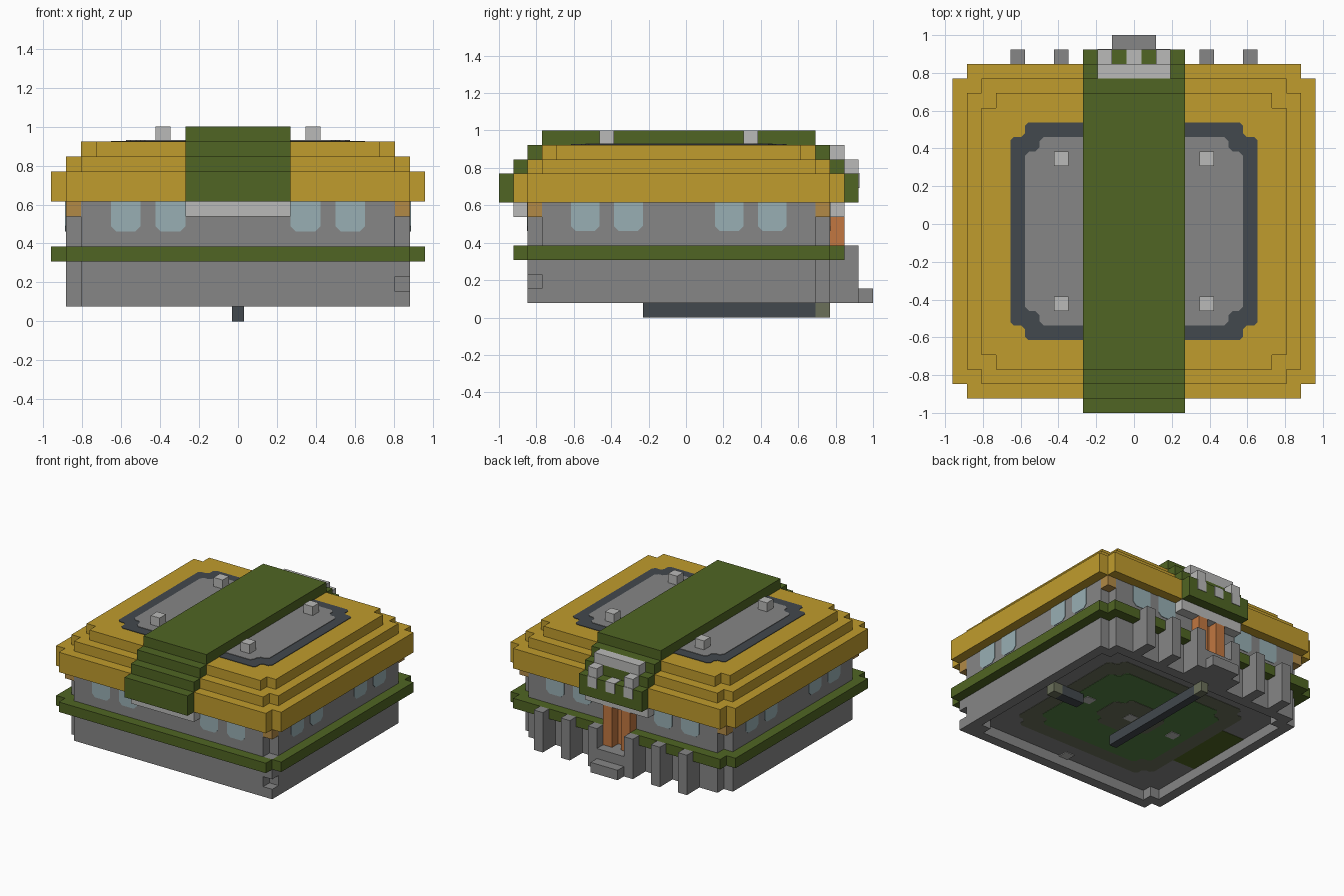
import bpy, bmesh

cube = bpy.data.objects.get("Cube")
if cube:
    bpy.data.objects.remove(cube, do_unlink=True)

U = 1 / 13  # one block


def material(name, r, g, b):
    lin = [((c / 255 + 0.055) / 1.055) ** 2.4 for c in (r, g, b)] + [1]
    m = bpy.data.materials.new(name)
    m.use_nodes = True
    m.diffuse_color = lin
    m.node_tree.nodes["Principled BSDF"].inputs["Base Color"].default_value = lin
    return m


GOLD = material("gold", 192, 156, 45)
GREEN = material("olive green", 80, 101, 35)
GREY = material("stone grey", 134, 134, 134)
LIGHT = material("light grey", 186, 186, 184)
SLATE = material("dark slate", 66, 72, 77)
GLASS = material("pale blue glass", 152, 175, 180)
DOOR = material("door orange", 194, 119, 65)
TAN = material("bracket tan", 178, 138, 70)
MOSS = material("moss grey", 107, 112, 90)
RUG = material("leaf green", 85, 130, 68)


def finish(name, bm, mat):
    bmesh.ops.recalc_face_normals(bm, faces=bm.faces)
    bmesh.ops.scale(bm, vec=(U, U, U), verts=bm.verts)
    me = bpy.data.meshes.new(name)
    bm.to_mesh(me)
    bm.free()
    me.materials.append(mat)
    ob = bpy.data.objects.new(name, me)
    bpy.context.collection.objects.link(ob)
    return ob


def prism(name, corners, depth, mat, chamfer=0):
    """Extrude a polygon of block coordinates along a vector."""
    bm = bmesh.new()
    face = bm.faces.new([bm.verts.new(c) for c in corners])
    if chamfer:
        bmesh.ops.bevel(bm, geom=bm.verts[:], offset=chamfer, segments=1,
                        affect='VERTICES')
    out = bmesh.ops.extrude_face_region(bm, geom=bm.faces[:], use_keep_orig=True)
    moved = [v for v in out["geom"] if isinstance(v, bmesh.types.BMVert)]
    bmesh.ops.translate(bm, vec=depth, verts=moved)
    return finish(name, bm, mat)


def box(name, x0, x1, y0, y1, z0, z1, mat):
    corners = [(x0, y0, z0), (x1, y0, z0), (x1, y1, z0), (x0, y1, z0)]
    return prism(name, corners, (0, 0, z1 - z0), mat)


def slab(name, hx, y0, y1, z0, z1, mat, gap=0, chamfer=0):
    """Rectangle with one-block notched corners and an optional back gap."""
    half = [(hx - 1, y0), (hx - 1, y0 + 1), (hx, y0 + 1),
            (hx, y1 - 1), (hx - 1, y1 - 1), (hx - 1, y1)]
    if gap:
        half += [(gap, y1), (gap, y1 - 1)]
    pts = half + [(-x, y) for x, y in reversed(half)]
    return prism(name, [(x, y, z0) for x, y in pts], (0, 0, z1 - z0), mat, chamfer)


# Body, with a hollow foot ring under the floor
slab("lower_wall", 11.5, -11, 10, 2, 5, GREY)
slab("upper_wall", 11.5, -11, 10, 5, 8, GREY)
box("foot_front", -10.5, 10.5, -11, -10, 1, 2, GREY)
box("foot_back", -10.5, 10.5, 9, 10, 1, 2, GREY)
for s, side in ((1, "left"), (-1, "right")):
    box("foot_" + side, s * 10.5, s * 11.5, -10, 9, 1, 2, GREY)
    for y, end in ((-10, "front"), (8, "back")):
        box(f"foot_corner_{end}_{side}", s * 9.5, s * 10.5, y, y + 1, 1, 2, GREY)
    for y, end in ((-11, "front"), (9, "back")):
        box(f"bracket_{end}_{side}", s * 10.5, s * 11.5, y, y + 1, 7, 8, TAN)
box("corner_base", 10.5, 11.5, -11, -10, 1, 2, GREY)
box("corner_upper", 10.5, 11.5, -11, -10, 3, 5, GREY)
slab("belt", 12.5, -12, 11, 4, 5, GREEN, gap=1.5)

# Stepped roof
slab("roof_lower", 12.5, -12, 11, 8, 10, GOLD)
slab("roof_middle", 11.5, -11, 10, 10, 11, GOLD)
slab("roof_upper", 10.5, -10, 9, 11, 12, GOLD)
slab("roof_panel_border", 8.5, -8, 7, 12, 12.05, SLATE, chamfer=0.25)
slab("roof_panel", 7.5, -7, 6, 12.05, 12.1, GREY, chamfer=0.3)

# Broad stripe over the roof
box("stripe_front", -3.5, 3.5, -13, -12, 8, 10, GREEN)
box("stripe_back", -3.5, 3.5, 11, 12, 8, 10, GREEN)
for i in range(3):
    box(f"stripe_step_{i}", -3.5, 3.5, i - 12, 11 - i, 10 + i, 11 + i, GREEN)

# Roof lamps
for x in (-5, 5):
    for y in (-6, 4):
        box("roof_lamp", x - .5, x + .5, y, y + 1, 12, 13, LIGHT)

# Ornament above the door
box("ornament_bar", -2.5, 2.5, 10, 11, 11, 12, LIGHT)
for x in (-2, 2):
    box("ornament_finger", x - .5, x + .5, 11, 12, 10, 11, LIGHT)
for x in (-2, 0, 2):
    box("ornament_tip", x - .5, x + .5, 12, 12.05, 9, 10.05, LIGHT)
box("ornament_tip_top", -.5, .5, 11, 12, 10, 10.05, LIGHT)

# Lintels
box("lintel_front", -3.5, 3.5, -12, -11, 7, 8, LIGHT)
box("lintel_back", -3.5, 3.5, 10, 11, 7, 8, LIGHT)

# Windows with clipped lower corners
outline = [(-1, 8), (-1, 6.35), (-.65, 6), (.65, 6), (1, 6.35), (1, 8)]
for c in (-7.5, -4.5, 4.5, 7.5):
    prism("window_front", [(c + a, -11, z) for a, z in outline], (0, -.05, 0), GLASS)
    prism("window_back", [(c + a, 10, z) for a, z in outline], (0, .05, 0), GLASS)
for c in (-7, -4, 3, 6):
    prism("window_left", [(11.5, c + a, z) for a, z in outline], (.05, 0, 0), GLASS)
    prism("window_right", [(-11.5, c + a, z) for a, z in outline], (-.05, 0, 0), GLASS)

# Entrance: pillars, door leaves, landing and step
for x in (-8, -5, -2, 2, 5, 8):
    box("pillar", x - .5, x + .5, 11, 12, 1, 5, GREY)
    box("pillar_root", x - .5, x + .5, 10, 11, 1, 4, GREY)
for x in (-1, 1):
    box("door_leaf", x - .5, x + .5, 10, 11, 3, 7, DOOR)
box("door_middle", -.5, .5, 10, 10.05, 3, 7, DOOR)
box("landing", -1.5, 1.5, 10, 12, 1, 3, GREY)
box("step", -1.5, 1.5, 12, 13, 1, 2, GREY)

# Underside: keel, cross bar and floor pattern
box("keel", -.4, .4, -3, 9, 0, 1, SLATE)
box("keel_end", -.4, .4, 9, 10, 0, 1, MOSS)
box("cross_bar", 6, 8.5, -1, 0, 1, 2, SLATE)
box("cross_bar_end", 8.5, 9.5, -1, 0, 1, 2, MOSS)
slab("floor_ring", 8, -8, 7, 1.97, 2, MOSS, chamfer=0.3)
slab("floor_green", 6.5, -6.5, 5.5, 1.94, 1.97, RUG, chamfer=0.3)
slab("floor_centre", 3, -3, 2, 1.91, 1.94, MOSS, chamfer=0.3)
box("floor_patch", -10.5, -8, -4, 3, 1.97, 2, GREEN)
for x, y in ((5, -.5), (0, -.5), (-5, -.5), (0, -9.5)):
    box("floor_stud", x - .5, x + .5, y - .5, y + .5, 1.88, 1.95, LIGHT)
